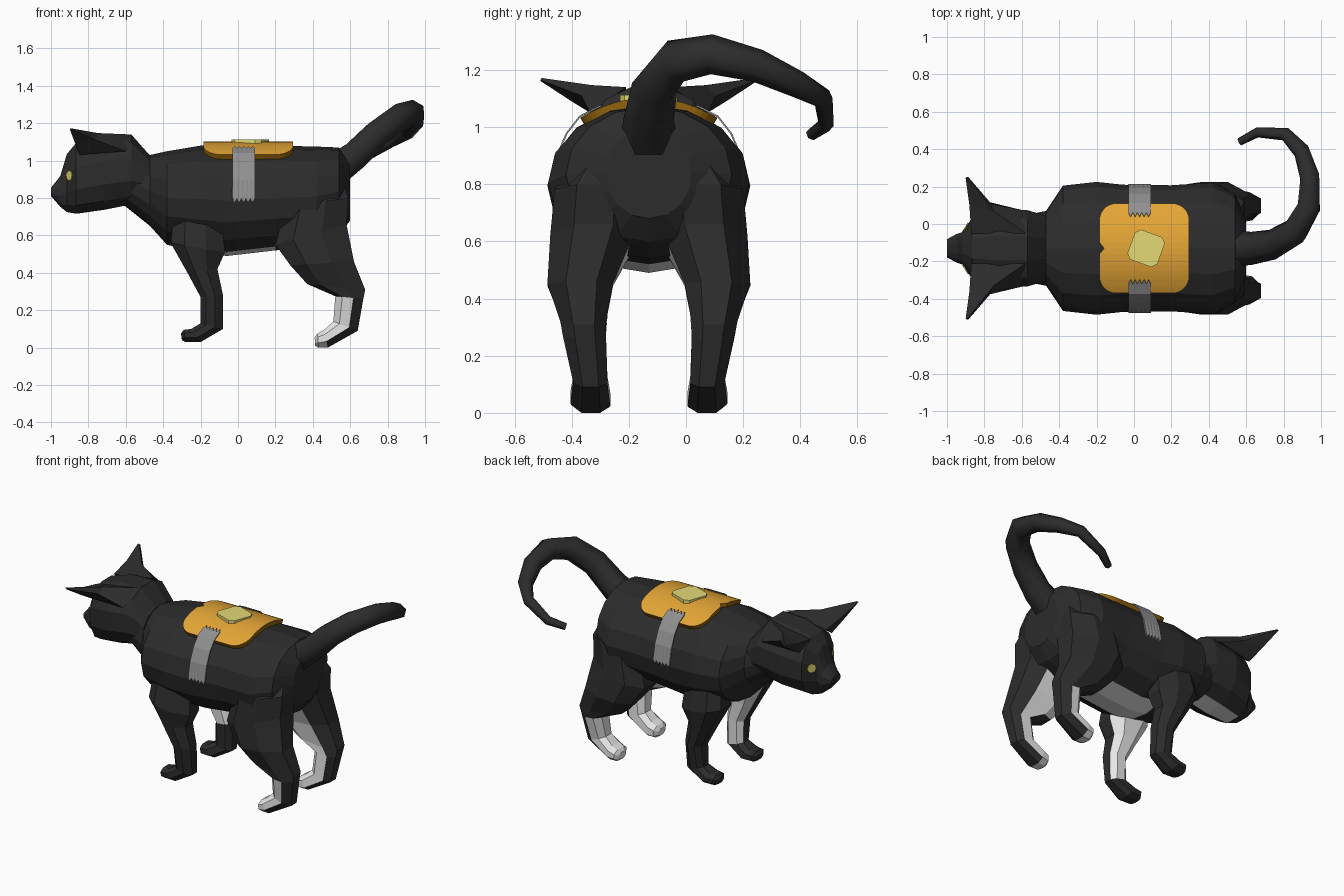
import bpy, bmesh, math
from mathutils import Vector

cube = bpy.data.objects.get("Cube")
if cube:
    bpy.data.objects.remove(cube)

MID = -0.13  # the animal's plane of symmetry in y


def material(name, rgb):
    m = bpy.data.materials.new(name)
    m.use_nodes = True
    m.diffuse_color = (*rgb, 1)
    m.node_tree.nodes["Principled BSDF"].inputs["Base Color"].default_value = (*rgb, 1)
    return m


BLACK = material("black fur", (0.025, 0.025, 0.025))
WHITE = material("white fur", (0.8, 0.8, 0.8))
TOAST = material("toast", (0.78, 0.38, 0.037))
CRUST = material("crust", (0.28, 0.125, 0.004))
BUTTER = material("butter", (0.77, 0.69, 0.18))
TAPE = material("grey tape", (0.28, 0.28, 0.28))
EYE = material("yellow eye", (0.72, 0.64, 0.13))


def make(name, verts, faces, mats):
    mesh = bpy.data.meshes.new(name)
    mesh.from_pydata(verts, [], faces)
    bm = bmesh.new()
    bm.from_mesh(mesh)
    bmesh.ops.recalc_face_normals(bm, faces=bm.faces)
    bm.to_mesh(mesh)
    bm.free()
    obj = bpy.data.objects.new(name, mesh)
    bpy.context.collection.objects.link(obj)
    for m in mats:
        mesh.materials.append(m)
    obj.location.y = MID
    return obj


def loft(name, rings, mats, closed=True):
    """Skin equal rings of points; closed rings get end caps."""
    n = len(rings[0])
    verts = [p for r in rings for p in r]
    faces = []
    for k in range(len(rings) - 1):
        for i in range(n if closed else n - 1):
            j = (i + 1) % n
            faces.append((k * n + i, k * n + j, k * n + n + j, k * n + n + i))
    if closed:
        faces += [tuple(range(n)), tuple(range(len(verts) - n, len(verts)))]
    return make(name, verts, faces, mats)


def oval(x, half, top, bottom, n=16, power=2.05, shift=0):
    """Slightly squarish oval cross-section facing along x."""
    pts = []
    for i in range(n):
        a = (i + shift) * math.tau / n
        s, c = math.sin(a), math.cos(a)
        y = math.copysign(abs(s) ** (2 / power), s) * half
        z = math.copysign(abs(c) ** (2 / power), c) * (top - bottom) / 2
        pts.append((x, y, (top + bottom) / 2 + z))
    return pts


def paint(obj, rule):
    for p in obj.data.polygons:
        if rule(p.center, p.normal):
            p.material_index = 1


def mirror(obj):
    obj.modifiers.new("Mirror", 'MIRROR').use_axis = (False, True, False)


# Body with a keeled, pale belly
body = loft("body", [oval(*r) for r in (
    (-0.62, 0.17, 1.05, 0.77), (-0.47, 0.2, 1.03, 0.65), (-0.38, 0.335, 1.05, 0.55),
    (-0.2, 0.355, 1.08, 0.51), (-0.06, 0.34, 1.08, 0.49), (0.2, 0.337, 1.08, 0.52),
    (0.42, 0.352, 1.075, 0.54), (0.54, 0.29, 1.07, 0.6), (0.6, 0.15, 1, 0.68))],
    [BLACK, WHITE])
paint(body, lambda c, n: n.z < -0.8 and abs(c.y) < 0.1 and -0.15 < c.x < 0.25)

# Head with a pale throat
head = loft("head", [oval(*r, n=12, power=2.3, shift=0.5) for r in (
    (-0.47, 0.18, 1.03, 0.78), (-0.57, 0.21, 1.145, 0.76), (-0.72, 0.215, 1.14, 0.73),
    (-0.865, 0.17, 1.1, 0.71), (-0.915, 0.09, 1.04, 0.72), (-0.95, 0.078, 0.92, 0.75),
    (-1, 0.05, 0.855, 0.81))], [BLACK, WHITE])
paint(head, lambda c, n: n.z < -0.9 and -0.82 < c.x < -0.6)

# Ears taper in two stages to a point
ear = loft("ears", (
    ((-0.87, 0.08, 1.09), (-0.58, 0.08, 1.14), (-0.6, 0.205, 1.05), (-0.85, 0.17, 1.03)),
    ((-0.88, 0.23, 1.12), (-0.75, 0.2, 1.147), (-0.76, 0.235, 1.11), (-0.87, 0.27, 1.09)),
    ((-0.9, 0.375, 1.17), (-0.89, 0.375, 1.172), (-0.885, 0.38, 1.165), (-0.895, 0.38, 1.162))),
    [BLACK])
mirror(ear)

# Eyes lie flat on the face
bpy.context.view_layer.update()
hit, spot, normal, _ = head.closest_point_on_mesh(Vector((-0.905, 0.115, 0.92)))
turn = normal.to_track_quat('Z', 'Y')
eye = loft("eyes", [[spot + turn @ Vector((0.028 * math.cos(i * math.tau / 8),
                                          0.028 * math.sin(i * math.tau / 8), h))
                     for i in range(8)] for h in (-0.003, 0.005)], [EYE])
mirror(eye)


def leg(name, side, sections):
    """Chamfered sections: front x, z; back x, z; inner y, outer y."""
    corners = ((0.25, 0), (0.75, 0), (1, 0.25), (1, 0.72),
               (0.65, 1), (0.25, 1), (0, 0.75), (0, 0.25))
    rings = [[(xf + (xb - xf) * u, side * (yi + (yo - yi) * v), zf + (zb - zf) * u)
              for u, v in corners] for xf, zf, xb, zb, yi, yo in sections]
    return loft(name, rings, [BLACK, WHITE])


# Front legs pale on the inside, hind legs with white feet and dark heels
for word, side, pale_from in (("left", 1, 0.25), ("right", -1, 0.15)):
    front = leg("front_leg_" + word, side, (
        (-0.33, 0.85, -0.1, 0.85, 0.1, 0.27), (-0.36, 0.56, -0.07, 0.51, 0.12, 0.335),
        (-0.27, 0.4, -0.11, 0.42, 0.14, 0.31), (-0.2, 0.27, -0.08, 0.28, 0.15, 0.29),
        (-0.2, 0.13, -0.08, 0.1, 0.155, 0.26), (-0.25, 0.1, -0.2, 0.03, 0.14, 0.27),
        (-0.29, 0.095, -0.28, 0.03, 0.145, 0.265), (-0.305, 0.075, -0.3, 0.04, 0.17, 0.24)))
    paint(front, lambda c, n: n.y * side < -0.5 and c.z > pale_from)

    hind = leg("hind_leg_" + word, side, (
        (0.3, 0.92, 0.55, 0.92, 0.08, 0.22), (0.25, 0.75, 0.59, 0.8, 0.05, 0.33),
        (0.2, 0.55, 0.58, 0.66, 0.05, 0.345),
        (0.28, 0.44, 0.62, 0.46, 0.125, 0.355), (0.37, 0.34, 0.68, 0.31, 0.15, 0.31),
        (0.52, 0.275, 0.67, 0.26, 0.15, 0.3), (0.51, 0.14, 0.64, 0.09, 0.145, 0.265),
        (0.46, 0.095, 0.48, 0, 0.135, 0.275), (0.425, 0.075, 0.43, 0, 0.14, 0.27),
        (0.41, 0.055, 0.412, 0.01, 0.17, 0.24)))
    paint(hind, lambda c, n: n.x < 0.3 and
          (c.z < 0.25 or (n.y * side < -0.5 and c.z < 0.53)))

# Curled tail: x, y, z, radius
path = ((0.52, -0.13, 0.95, 0.1), (0.63, -0.13, 1.03, 0.088), (0.74, -0.11, 1.14, 0.082),
        (0.86, -0.04, 1.23, 0.078), (0.935, 0.09, 1.255, 0.07), (0.94, 0.25, 1.215, 0.058),
        (0.895, 0.39, 1.15, 0.047), (0.81, 0.48, 1.1, 0.036), (0.66, 0.49, 1.01, 0.028),
        (0.565, 0.44, 0.975, 0.022))
curve = bpy.data.curves.new("tail", 'CURVE')
curve.dimensions = '3D'
curve.bevel_depth = 1
curve.bevel_resolution = 1
curve.use_fill_caps = True
spline = curve.splines.new('POLY')
spline.points.add(len(path) - 1)
for point, (x, y, z, r) in zip(spline.points, path):
    point.co = (x, y, z, 1)
    point.radius = r
curve.materials.append(BLACK)
tail = bpy.data.objects.new("tail", curve)
bpy.context.collection.objects.link(tail)
bpy.ops.object.select_all(action='DESELECT')
tail.select_set(True)
bpy.context.view_layer.objects.active = tail
bpy.ops.object.convert(target='MESH')

# Slice of toast bent over the back, notched on its front edge
HALF, ROUND = 0.24, 0.09
rows = []
for i in range(25):
    y = HALF * math.sin((i / 12 - 1) * math.pi / 2)
    over = max(0, abs(y) - HALF + ROUND)
    inset = ROUND - math.sqrt(max(0, ROUND ** 2 - over ** 2))
    z = 1.103 - 1.22 * y * y
    rows.append([(-0.185 + inset + max(0, 0.025 - abs(y)), y, z), (0.295 - inset, y, z)])
toast = loft("toast_slice", rows, [TOAST, CRUST], closed=False)
if toast.data.polygons[12].normal.z < 0:
    toast.data.flip_normals()
crust = toast.modifiers.new("Crust", 'SOLIDIFY')
crust.thickness = 0.04
crust.offset = -1
crust.material_offset = crust.material_offset_rim = 1

# Pat of butter
s = 0.085
pat = loft("butter_pat", [[(x * s, y * s, z) for x, y in (
    (-1, -0.7), (-0.7, -1), (0.7, -1), (1, -0.7), (1, 0.7), (0.7, 1), (-0.7, 1), (-1, 0.7))]
    for z in (1.085, 1.113)], [BUTTER])
pat.location.x = 0.065
pat.rotation_euler.z = math.radians(-20)

# Tape strips with zigzag ends
strip = ((0.18, 1.072), (0.243, 1.04), (0.29, 0.98), (0.325, 0.9), (0.345, 0.79))
rows = []
for k, (y, z) in enumerate(strip):
    row = []
    for i in range(11):
        tooth = 0.012 * (-1) ** i
        dy = tooth if k == 0 else 0
        dz = tooth if k == len(strip) - 1 else 0
        row.append((-0.03 + 0.012 * i, y + dy, z - dy * 0.45 + dz))
    rows.append(row)
tape = loft("tape_strips", rows, [TAPE], closed=False)
tape.modifiers.new("Thickness", 'SOLIDIFY').thickness = 0.006
mirror(tape)
